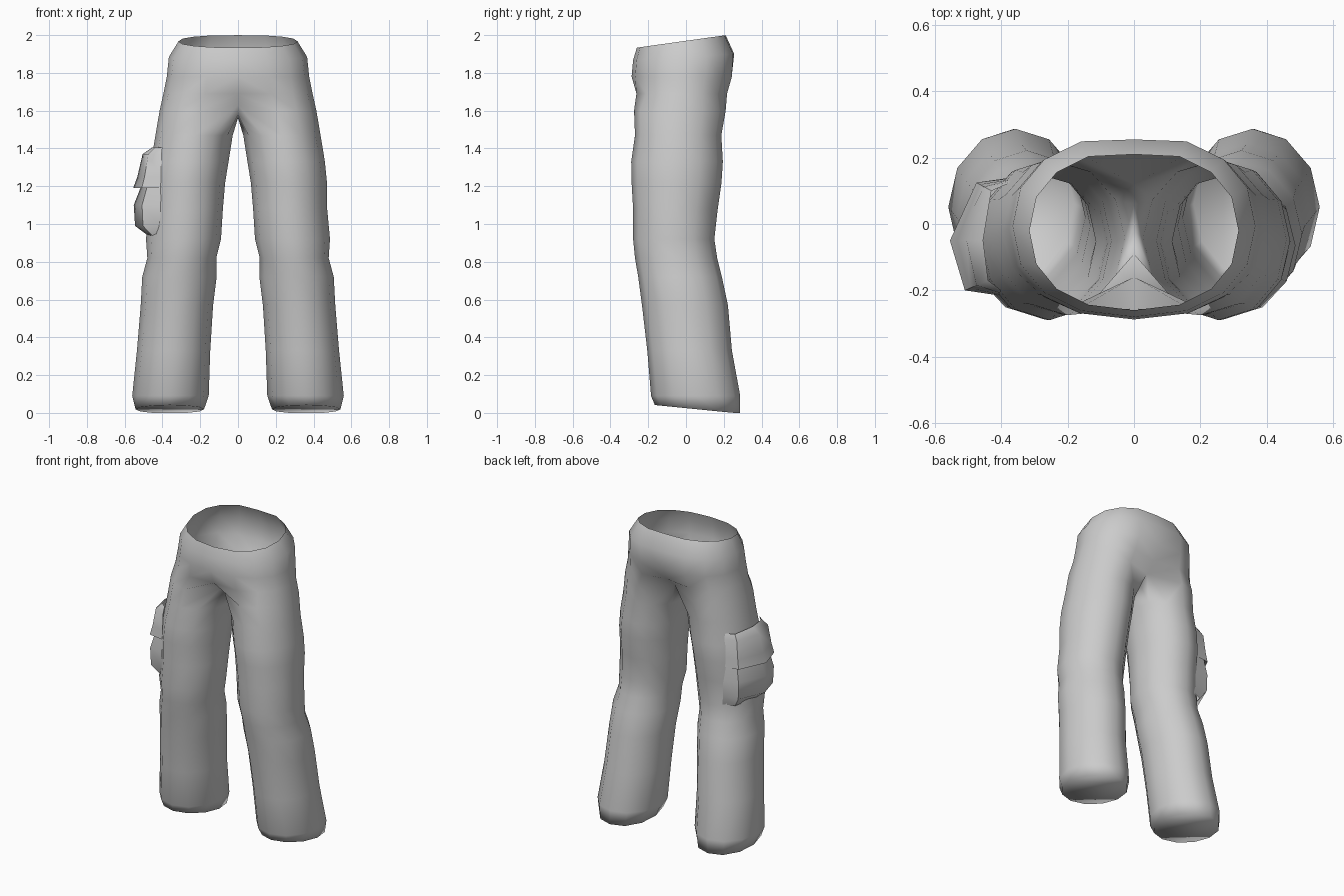
import bpy
import bmesh
from math import sin, cos, radians, copysign

cube = bpy.data.objects.get("Cube")
if cube:
    bpy.data.objects.remove(cube, do_unlink=True)

# Single fabric colour
fabric = bpy.data.materials.new("grey_fabric")
fabric.use_nodes = True
GREY = (0.6, 0.6, 0.6, 1)
fabric.diffuse_color = GREY
fabric.node_tree.nodes["Principled BSDF"].inputs["Base Color"].default_value = GREY


def power(v, e):
    return copysign(abs(v) ** e, v)


def finish(bm, name):
    mesh = bpy.data.meshes.new(name)
    bm.to_mesh(mesh)
    bm.free()
    mesh.materials.append(fabric)
    obj = bpy.data.objects.new(name, mesh)
    bpy.context.scene.collection.objects.link(obj)
    return obj


def bridge(bm, upper, lower, closed=False):
    n = min(len(upper), len(lower))
    for i in range(n if closed else n - 1):
        j = (i + 1) % n
        bm.faces.new((upper[i], lower[i], lower[j], upper[j]))


def hip_row(z, rx, y0, y1, dip_front, dip_back, slope=0):
    """Half loop from front centre round the outside to back centre."""
    row = []
    for i in range(9):
        t = radians(-90 + 22.5 * i)
        x = rx * power(cos(t), 0.87) if 0 < i < 8 else 0
        y = (y0 + y1) / 2 + (y1 - y0) / 2 * power(sin(t), 0.9)
        if i == 0:
            y += dip_front
        if i == 8:
            y -= dip_back
        row.append((x, y, z + slope * y))
    return row


def leg_ring(z, x0, x1, y0, y1):
    """Closed twelve-sided loop; the last three points face the other leg."""
    ring = []
    for i in range(12):
        t = radians(-120 + 30 * i)
        ring.append(((x0 + x1) / 2 + (x1 - x0) / 2 * cos(t),
                     (y0 + y1) / 2 + (y1 - y0) / 2 * sin(t), z))
    return ring


# Waist and hips: height, half width, front, back, centre dips, slope
hips = [
    hip_row(1.97, 0.315, -0.26, 0.22, 0, 0.01, 0.14),
    hip_row(1.885, 0.366, -0.28, 0.268, 0, 0.013, 0.06),
    hip_row(1.78, 0.377, -0.288, 0.262, 0, 0.02),
    hip_row(1.69, 0.395, -0.28, 0.235, 0.025, 0.045),
]

# Crotch loop, pinched onto the centre seam
crotch = leg_ring(1.6, -0.01, 0.415, -0.275, 0.21)
for i, (y, z) in {0: (-0.16, 1.63), 8: (0.12, 1.63), 9: (0.06, 1.58),
                  10: (-0.02, 1.56), 11: (-0.09, 1.58)}.items():
    crotch[i] = (0, y, z)

# Legs: height, inner, outer, front, back
legs = [leg_ring(*r) for r in (
    (1.47, 0.028, 0.437, -0.27, 0.187),
    (1.33, 0.05, 0.46, -0.29, 0.195),
    (1.22, 0.068, 0.471, -0.288, 0.188),
    (1.08, 0.08, 0.472, -0.28, 0.168),
    (0.92, 0.09, 0.487, -0.28, 0.15),
    (0.82, 0.115, 0.48, -0.27, 0.165),
    (0.72, 0.113, 0.507, -0.253, 0.19),
    (0.57, 0.132, 0.515, -0.233, 0.222),
    (0.33, 0.147, 0.535, -0.205, 0.243),
    (0.09, 0.155, 0.56, -0.185, 0.287),
)]
hem = [(x, y, max(0, 0.025 - 0.1 * y))
       for x, y, _ in leg_ring(0, 0.18, 0.542, -0.165, 0.287)]

bm = bmesh.new()
rows = [[bm.verts.new(p) for p in row] for row in hips + [crotch] + legs + [hem]]
for k in range(len(rows) - 1):
    bridge(bm, rows[k], rows[k + 1], closed=k >= len(hips))
bm.faces.new(rows[-1][::-1])
for f in bm.faces:
    f.smooth = True
trousers = finish(bm, "trousers")
mirror = trousers.modifiers.new("mirror", 'MIRROR')
mirror.use_clip = True
mirror.merge_threshold = 0.002

# Cargo pocket on the right leg: blended between the leg and a bulging outline
inner = [(-0.36, 0.13), (-0.43, 0.1), (-0.455, -0.05), (-0.44, -0.17), (-0.4, -0.2)]
outer = [(-0.37, 0.14), (-0.475, 0.125), (-0.555, -0.05), (-0.51, -0.2), (-0.41, -0.215)]


def pocket_part(name, levels):
    bm = bmesh.new()
    rows = []
    for z, f in levels:
        rows.append([bm.verts.new((a[0] + (b[0] - a[0]) * f, a[1] + (b[1] - a[1]) * f, z))
                     for a, b in zip(inner, outer)])
    for a, b in zip(rows, rows[1:]):
        bridge(bm, a, b)
    obj = finish(bm, name)
    bpy.ops.object.select_all(action='DESELECT')
    obj.select_set(True)
    bpy.context.view_layer.objects.active = obj
    bpy.ops.object.shade_smooth_by_angle(angle=radians(50))


pocket_part("pocket_flap", [(1.405, 0), (1.37, 0.5), (1.25, 0.78), (1.19, 1), (1.205, 0.5)])
pocket_part("pocket_pouch", [(1.22, 0.5), (1.1, 0.97), (0.99, 0.9), (0.93, 0.1)])
